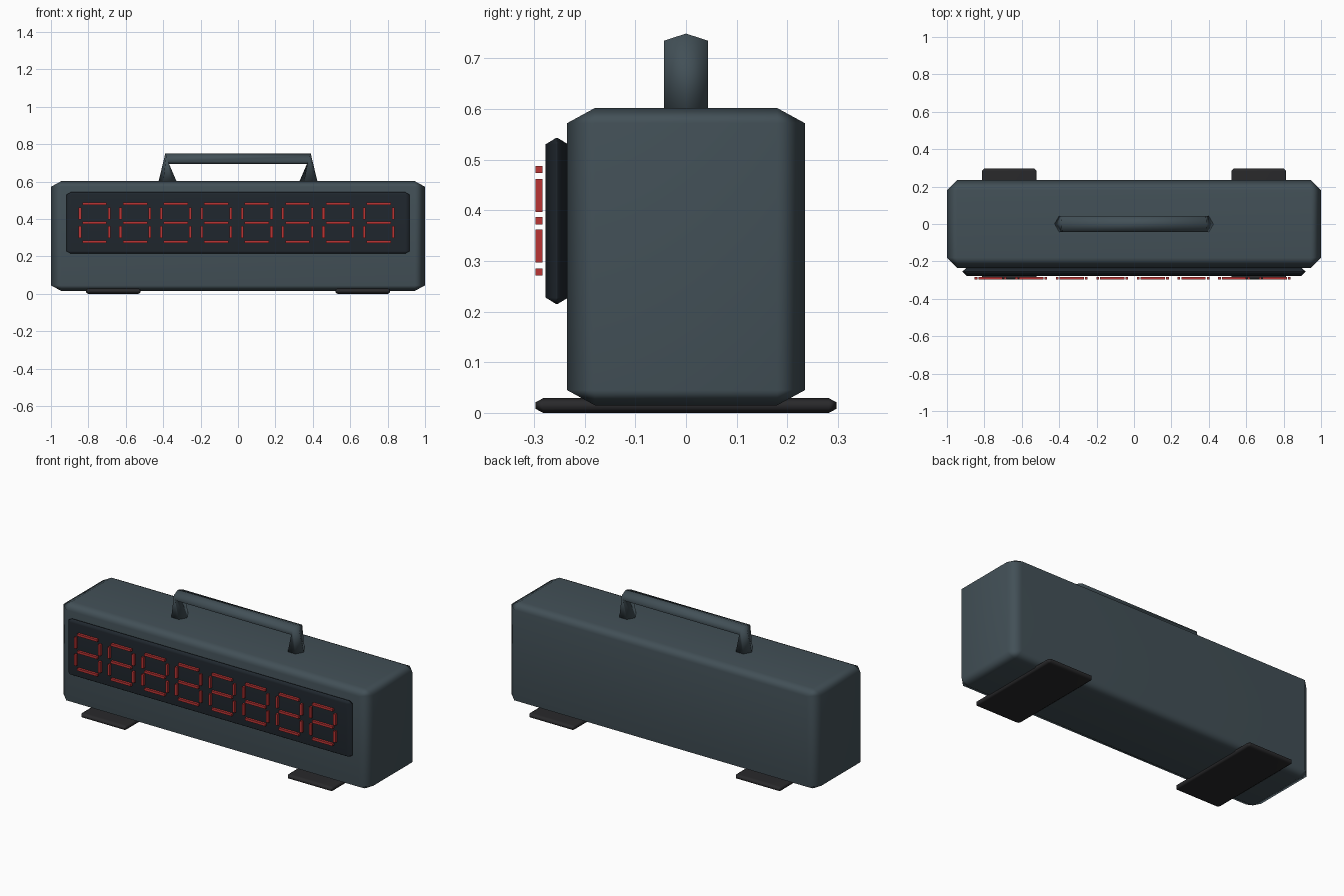
import bpy, bmesh
from mathutils import Vector, Matrix

if "Cube" in bpy.data.objects:
    bpy.data.objects.remove(bpy.data.objects["Cube"])


def material(name, rgb):
    m = bpy.data.materials.new(name)
    m.diffuse_color = (*rgb, 1)
    m.use_nodes = True
    m.node_tree.nodes["Principled BSDF"].inputs["Base Color"].default_value = m.diffuse_color
    return m


CASE = material("case_slate", (0.055, 0.08, 0.095))
GLASS = material("display_dark", (0.014, 0.02, 0.027))
RUBBER = material("rubber", (0.022, 0.022, 0.024))
RED = material("led_red", (0.5, 0.035, 0.035))


def finish(bm, name, mat, smooth=True):
    bmesh.ops.recalc_face_normals(bm, faces=bm.faces)
    for f in bm.faces:
        f.smooth = smooth
    me = bpy.data.meshes.new(name)
    bm.to_mesh(me)
    bm.free()
    me.materials.append(mat)
    ob = bpy.data.objects.new(name, me)
    bpy.context.collection.objects.link(ob)
    return ob


def add_box(bm, lo, hi):
    lo, hi = Vector(lo), Vector(hi)
    bmesh.ops.create_cube(bm, size=1, matrix=Matrix.Translation((lo + hi) / 2)
                          @ Matrix.Diagonal((*(hi - lo), 1)))


def chamfered_box(name, lo, hi, chamfer, mat):
    """Box with a different chamfer along each axis."""
    c = Vector(chamfer)
    lo, hi = Vector(lo), Vector(hi)
    bm = bmesh.new()
    add_box(bm, [a / k for a, k in zip(lo, c)], [a / k for a, k in zip(hi, c)])
    bmesh.ops.bevel(bm, geom=bm.edges[:], offset=1, segments=1, profile=0.5,
                    affect='EDGES')
    bmesh.ops.scale(bm, vec=c, verts=bm.verts)
    ob = finish(bm, name, mat)
    ob.modifiers.new("weighted_normals", 'WEIGHTED_NORMAL')
    return ob


# Case and display panel
chamfered_box("case", (-1, -0.235, 0.015), (1, 0.235, 0.602),
              (0.055, 0.055, 0.03), CASE)
chamfered_box("display_panel", (-0.917, -0.277, 0.215), (0.917, -0.233, 0.543),
              (0.023, 0.0205, 0.0125), GLASS)

# Feet
for side, x in (("left", -0.667), ("right", 0.667)):
    chamfered_box(side + "_foot", (x - 0.147, -0.297, 0), (x + 0.147, 0.297, 0.029),
                  (0.012, 0.015, 0.008), RUBBER)

# Carry handle: six-sided tube, pinched at the upper corners
path = [((-0.376, 0.595), (-0.05, 0)), ((-0.379, 0.721), (-0.01, 0.028)),
        ((0.379, 0.721), (0.01, 0.028)), ((0.376, 0.595), (0.05, 0))]
bm = bmesh.new()
rings = []
for (cx, cz), (ux, uz) in path:
    ring = []
    for k, y in ((1, 0), (0.5, 0.0435), (-0.5, 0.0435),
                 (-1, 0), (-0.5, -0.0435), (0.5, -0.0435)):
        ring.append(bm.verts.new((cx + ux * k, y, cz + uz * k)))
    rings.append(ring)
for a, b in zip(rings, rings[1:]):
    for i in range(6):
        j = (i + 1) % 6
        bm.faces.new((a[i], a[j], b[j], b[i]))
bm.faces.new(rings[0])
bm.faces.new(rings[-1])
finish(bm, "carry_handle", CASE)

# Eight seven-segment digits
T = 0.007
for n in range(8):
    x = -0.767 + n * 0.217
    bm = bmesh.new()
    for z in (0.2785, 0.3795, 0.4805):
        add_box(bm, (x - 0.065, -0.297, z - T), (x + 0.065, -0.283, z + T))
    for z in (0.3295, 0.4295):
        for dx in (-0.078, 0.078):
            add_box(bm, (x + dx - T, -0.297, z - 0.0325),
                    (x + dx + T, -0.283, z + 0.0325))
    finish(bm, "digit_%d" % (n + 1), RED, smooth=False)
